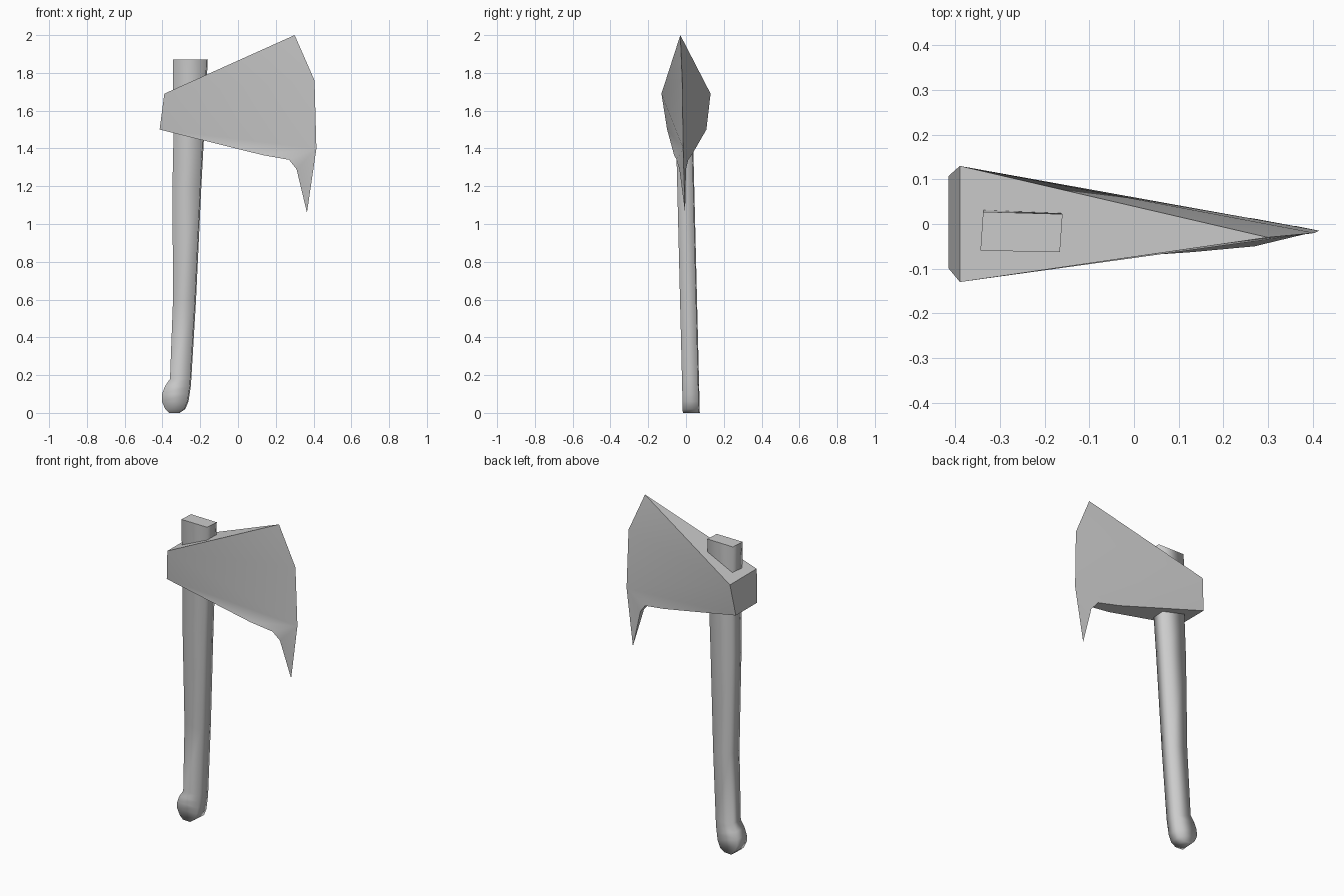
import bpy
import math

if "Cube" in bpy.data.objects:
    bpy.data.objects.remove(bpy.data.objects["Cube"])


def make(name, verts, faces):
    mesh = bpy.data.meshes.new(name)
    mesh.from_pydata(verts, [], faces)
    mesh.validate()
    obj = bpy.data.objects.new(name, mesh)
    bpy.context.collection.objects.link(obj)
    bpy.ops.object.select_all(action='DESELECT')
    obj.select_set(True)
    bpy.context.view_layer.objects.active = obj
    bpy.ops.object.mode_set(mode='EDIT')
    bpy.ops.mesh.select_all(action='SELECT')
    bpy.ops.mesh.normals_make_consistent(inside=False)
    bpy.ops.object.mode_set(mode='OBJECT')
    return obj


# handle: rectangular rings (left x, right x, z), leaning slightly in y, with a knob at the foot
rings = [(-.365, -.315, 0), (-.385, -.285, .02), (-.403, -.268, .06), (-.402, -.262, .10),
         (-.387, -.256, .14), (-.36, -.253, .18), (-.344, -.228, .60), (-.347, -.20, 1.2),
         (-.342, -.187, 1.44), (-.344, -.166, 1.87)]
verts, faces = [], [(0, 1, 2, 3)]
for left, right, z in rings:
    yc = .028 - .0245 * z
    verts += [(left, yc - .042, z), (right, yc - .045, z),
              (right + .006, yc + .04, z), (left + .006, yc + .045, z)]
for i in range(len(rings) - 1):
    for k in range(4):
        a, b = 4 * i + k, 4 * i + (k + 1) % 4
        faces.append((a, b, b + 4, a + 4))
top = 4 * (len(rings) - 1)
faces.append((top, top + 1, top + 2, top + 3))
handle = make("handle", verts, faces)
for p in handle.data.polygons:
    # rounded shading on the shaft, flat end at the top
    p.use_smooth = p.index != len(faces) - 1
for e in handle.data.edges:
    if min(e.vertices) >= top:
        e.use_edge_sharp = True

# axe head: outline points (x, z, front y, back y); the cutting edge is a single line
outline = [(-.39, 1.69, -.13, .13), (.30, 2.0, -.03, -.03), (.405, 1.76, -.02, -.02),
           (.415, 1.40, -.015, -.015), (.365, 1.06, -.005, -.005), (.31, 1.29, -.035, .0),
           (.27, 1.34, -.05, .012), (.13, 1.365, -.063, .03), (-.415, 1.5, -.10, .108)]
verts, front, back = [], [], []
for x, z, yf, yb in outline:
    front.append(len(verts))
    verts.append((x, yf, z))
    if yf != yb:
        verts.append((x, yb, z))
    back.append(len(verts) - 1)
cheek = [(0, 1, 2), (0, 2, 3), (0, 3, 8), (8, 3, 7), (7, 3, 6), (6, 3, 5), (5, 3, 4)]
faces = [tuple(side[i] for i in t) for side in (front, back) for t in cheek]
# rim: top, poll and underside strips between the two cheeks
for i in (0, 4, 5, 6, 7, 8):
    j = (i + 1) % 9
    loop = [front[i], front[j], back[j], back[i]]
    faces.append(tuple(dict.fromkeys(loop)))
make("axe_head", verts, faces)
bpy.ops.object.shade_smooth_by_angle(angle=math.radians(35))
